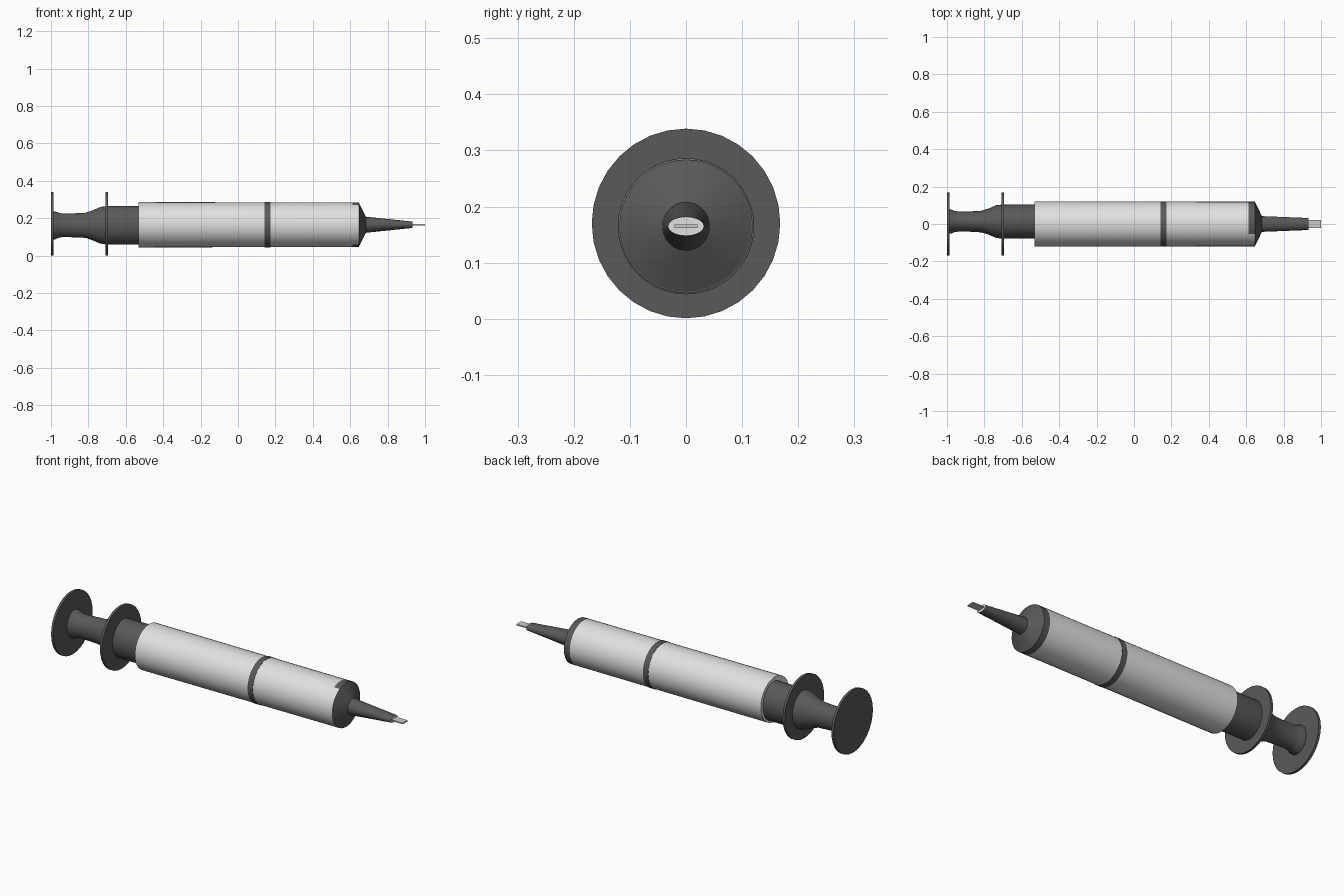
import bpy, bmesh, math

if "Cube" in bpy.data.objects:
    bpy.data.objects.remove(bpy.data.objects["Cube"])


def material(name, value):
    m = bpy.data.materials.new(name)
    m.diffuse_color = (value, value, value, 1)
    m.use_nodes = True
    m.node_tree.nodes["Principled BSDF"].inputs["Base Color"].default_value = m.diffuse_color
    return m


DARK = material("dark grey plastic", 0.1)
LIGHT = material("pale grey plastic", 0.75)
METAL = material("needle grey", 0.6)


def lathe(name, profile, mats, cy=0.0, cz=0.165, sides=40, rule=None):
    """Skin elliptical rings (x, y radius, z radius) along the x axis and cap both ends."""
    bm = bmesh.new()
    rings = []
    for x, ry, rz in profile:
        rings.append([bm.verts.new((x, cy + ry * math.cos(2 * math.pi * i / sides),
                                    cz + rz * math.sin(2 * math.pi * i / sides)))
                      for i in range(sides)])
    for a, b in zip(rings, rings[1:]):
        for i in range(sides):
            j = (i + 1) % sides
            bm.faces.new((a[i], a[j], b[j], b[i]))
    bm.faces.new(rings[0])
    bm.faces.new(rings[-1])
    bmesh.ops.recalc_face_normals(bm, faces=bm.faces)
    if rule:
        for f in bm.faces:
            f.material_index = rule(f.calc_center_median(), f.normal)
    me = bpy.data.meshes.new(name)
    bm.to_mesh(me)
    bm.free()
    for m in mats:
        me.materials.append(m)
    ob = bpy.data.objects.new(name, me)
    bpy.context.collection.objects.link(ob)
    bpy.context.view_layer.objects.active = ob
    ob.select_set(True)
    bpy.ops.object.shade_smooth_by_angle(angle=math.radians(30))
    ob.select_set(False)
    return ob


# Thumb rest and finger flange
for name, x in (("thumb_rest", -1.0), ("finger_flange", -0.708)):
    lathe(name, [(x, 0.168, 0.169), (x + 0.013, 0.168, 0.169)], [DARK], cz=0.17, sides=32)

# Plunger rod, waisted behind the flange and running into the barrel
lathe("plunger", [(-0.99, 0.064, 0.075), (-0.978, 0.064, 0.075), (-0.96, 0.057, 0.067),
                  (-0.94, 0.054, 0.063), (-0.88, 0.054, 0.064), (-0.815, 0.058, 0.067),
                  (-0.78, 0.069, 0.079), (-0.735, 0.088, 0.098), (-0.70, 0.091, 0.103),
                  (-0.50, 0.091, 0.103)], [DARK], cy=0.013, cz=0.162)

# Barrel, with a dark collar at the nozzle end that stops short of the front side
lathe("barrel", [(-0.532, 0.121, 0.121), (0.612, 0.119, 0.119), (0.647, 0.119, 0.119)],
      [LIGHT, DARK], rule=lambda c, n: int(c.x > 0.613 and n.y > -0.4))

# Plunger seal showing as a dark band
lathe("seal_band", [(0.142, 0.1215, 0.1215), (0.173, 0.1215, 0.1215)], [DARK])

# Conical shoulder and flattened nozzle with a pale tip
lathe("nozzle", [(0.646, 0.1185, 0.1185), (0.684, 0.042, 0.043), (0.933, 0.032, 0.017)],
      [DARK, LIGHT], rule=lambda c, n: int(c.x > 0.93))

# Flat needle blade
bpy.ops.mesh.primitive_cube_add(size=1, location=(0.96, 0, 0.165))
needle = bpy.context.object
needle.name = "needle"
needle.scale = (0.08, 0.041, 0.006)
needle.data.materials.append(METAL)
